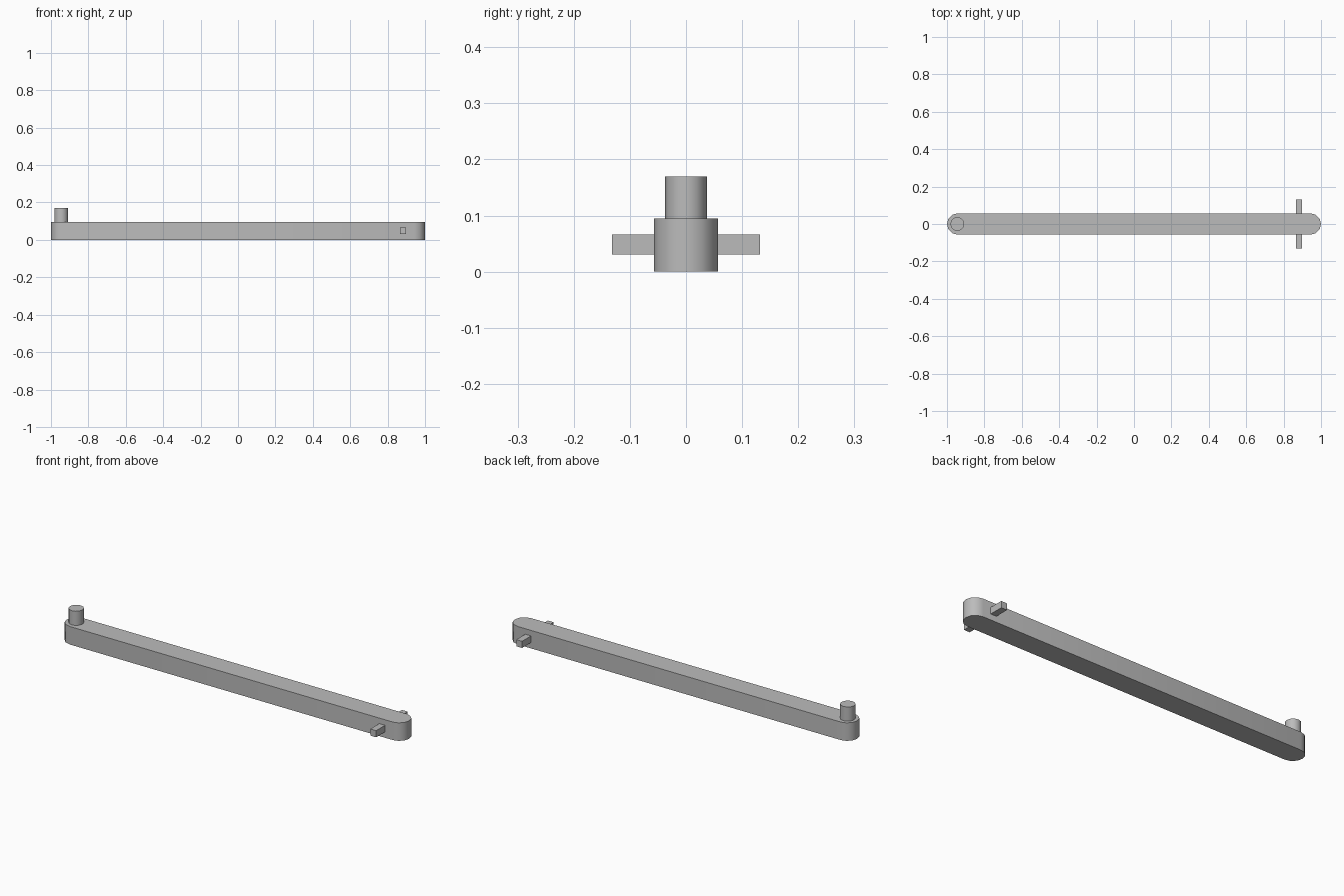
import bpy, bmesh
from math import pi, cos, sin

cube = bpy.data.objects.get("Cube")
if cube:
    bpy.data.objects.remove(cube, do_unlink=True)

grey = bpy.data.materials.new("plain grey")
grey.use_nodes = True
COLOUR = (0.5, 0.5, 0.5, 1)
grey.diffuse_color = COLOUR
grey.node_tree.nodes["Principled BSDF"].inputs["Base Color"].default_value = COLOUR


def prism(name, outline, bottom, top, smooth=False):
    """Extrude a flat outline upwards into a closed solid."""
    bm = bmesh.new()
    base = bm.faces.new([bm.verts.new((x, y, bottom)) for x, y in outline])
    result = bmesh.ops.extrude_face_region(bm, geom=[base], use_keep_orig=True)
    moved = [v for v in result["geom"] if isinstance(v, bmesh.types.BMVert)]
    bmesh.ops.translate(bm, verts=moved, vec=(0, 0, top - bottom))
    bmesh.ops.recalc_face_normals(bm, faces=bm.faces)
    mesh = bpy.data.meshes.new(name)
    bm.to_mesh(mesh)
    bm.free()
    mesh.materials.append(grey)
    obj = bpy.data.objects.new(name, mesh)
    bpy.context.collection.objects.link(obj)
    if smooth:
        bpy.ops.object.select_all(action='DESELECT')
        obj.select_set(True)
        bpy.context.view_layer.objects.active = obj
        bpy.ops.object.shade_smooth_by_angle(angle=pi / 4)
    return obj


def arc(cx, radius, start, sweep, steps, count):
    return [(cx + radius * cos(start + sweep * i / steps),
             radius * sin(start + sweep * i / steps)) for i in range(count)]


# Long bar with rounded ends
R = 0.057
HEIGHT = 0.095
bar = arc(1 - R, R, -pi / 2, pi, 6, 7) + arc(R - 1, R, pi / 2, pi, 6, 7)
prism("arm_bar", bar, 0, HEIGHT, smooth=True)

# Upright pin at the right-hand end
prism("pivot_pin", arc(-0.945, 0.037, 0, 2 * pi, 12, 12), HEIGHT, 0.17, smooth=True)

# Square pegs on both sides of the other end
for name, side in (("front_peg", -1), ("back_peg", 1)):
    inner, outer = side * (R - 0.01), side * 0.132
    prism(name, [(0.865, inner), (0.899, inner), (0.899, outer), (0.865, outer)],
          0.031, 0.066)
